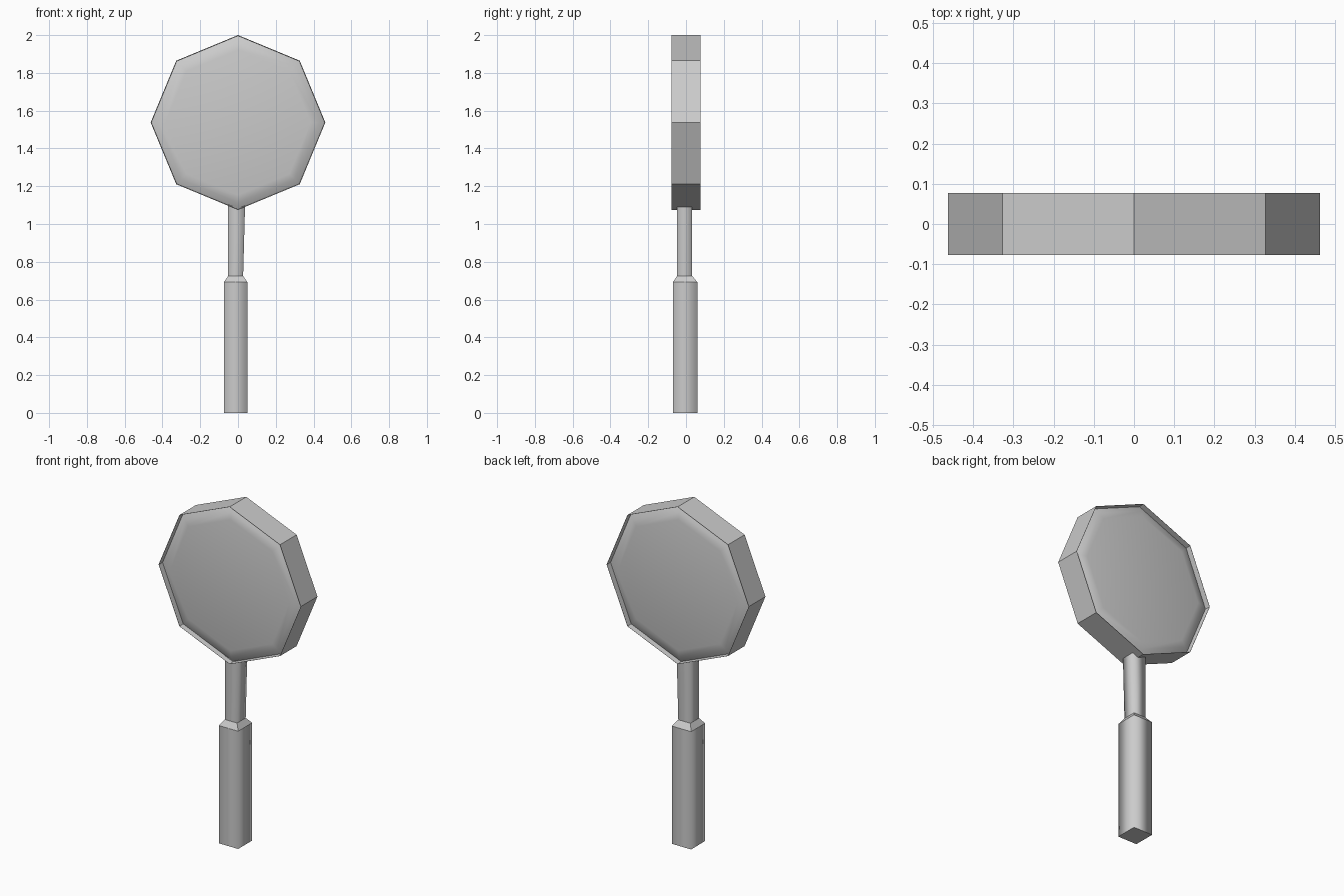
import bpy, bmesh
from math import sin, cos, pi

cube = bpy.data.objects.get("Cube")
if cube:
    bpy.data.objects.remove(cube)

grey = bpy.data.materials.new("plain_grey")
grey.use_nodes = True
colour = (0.6, 0.6, 0.6, 1)
grey.diffuse_color = colour
grey.node_tree.nodes["Principled BSDF"].inputs["Base Color"].default_value = colour


def loft(name, rings, smooth_bands, smooth_caps=False):
    """Skin a stack of rings and cap both ends; chosen bands are smooth."""
    bm = bmesh.new()
    loops = [[bm.verts.new(p) for p in ring] for ring in rings]
    n = len(loops[0])
    for band, (a, b) in enumerate(zip(loops, loops[1:])):
        for i in range(n):
            j = (i + 1) % n
            face = bm.faces.new((a[i], a[j], b[j], b[i]))
            face.smooth = band in smooth_bands
    for loop in (loops[0], loops[-1]):
        bm.faces.new(loop).smooth = smooth_caps
    bmesh.ops.recalc_face_normals(bm, faces=bm.faces[:])
    mesh = bpy.data.meshes.new(name)
    bm.to_mesh(mesh)
    bm.free()
    mesh.materials.append(grey)
    obj = bpy.data.objects.new(name, mesh)
    bpy.context.collection.objects.link(obj)
    return obj


def octagon(radius, y):
    return [(radius * sin(k * pi / 4), y, 1.5375 + radius * cos(k * pi / 4))
            for k in range(8)]


def rectangle(x0, x1, y0, y1, z):
    return [(x0, y0, z), (x1, y0, z), (x1, y1, z), (x0, y1, z)]


# Octagonal head: thin rim, groove, and a softly raised panel on both sides
front = [(0.385, -0.072), (0.425, -0.064), (0.459, -0.045), (0.4615, -0.077), (0.4625, -0.077)]
back = [(r, -y) for r, y in reversed(front)]
profile = front + back
last = len(profile) - 2
loft("head", [octagon(r, y) for r, y in profile],
     {0, 1, last - 1, last}, smooth_caps=True)

# Square grip with soft long edges and a chamfered shoulder
grip = loft("grip", [rectangle(-0.075, 0.05, -0.07, 0.06, 0),
                     rectangle(-0.075, 0.05, -0.07, 0.06, 0.692),
                     rectangle(-0.052, 0.027, -0.047, 0.033, 0.725)], {0})

# Neck widening slightly up into the head
neck = loft("neck", [rectangle(-0.052, 0.027, -0.047, 0.033, 0.72),
                     rectangle(-0.052, 0.038, -0.047, 0.033, 1.12)], {0})
